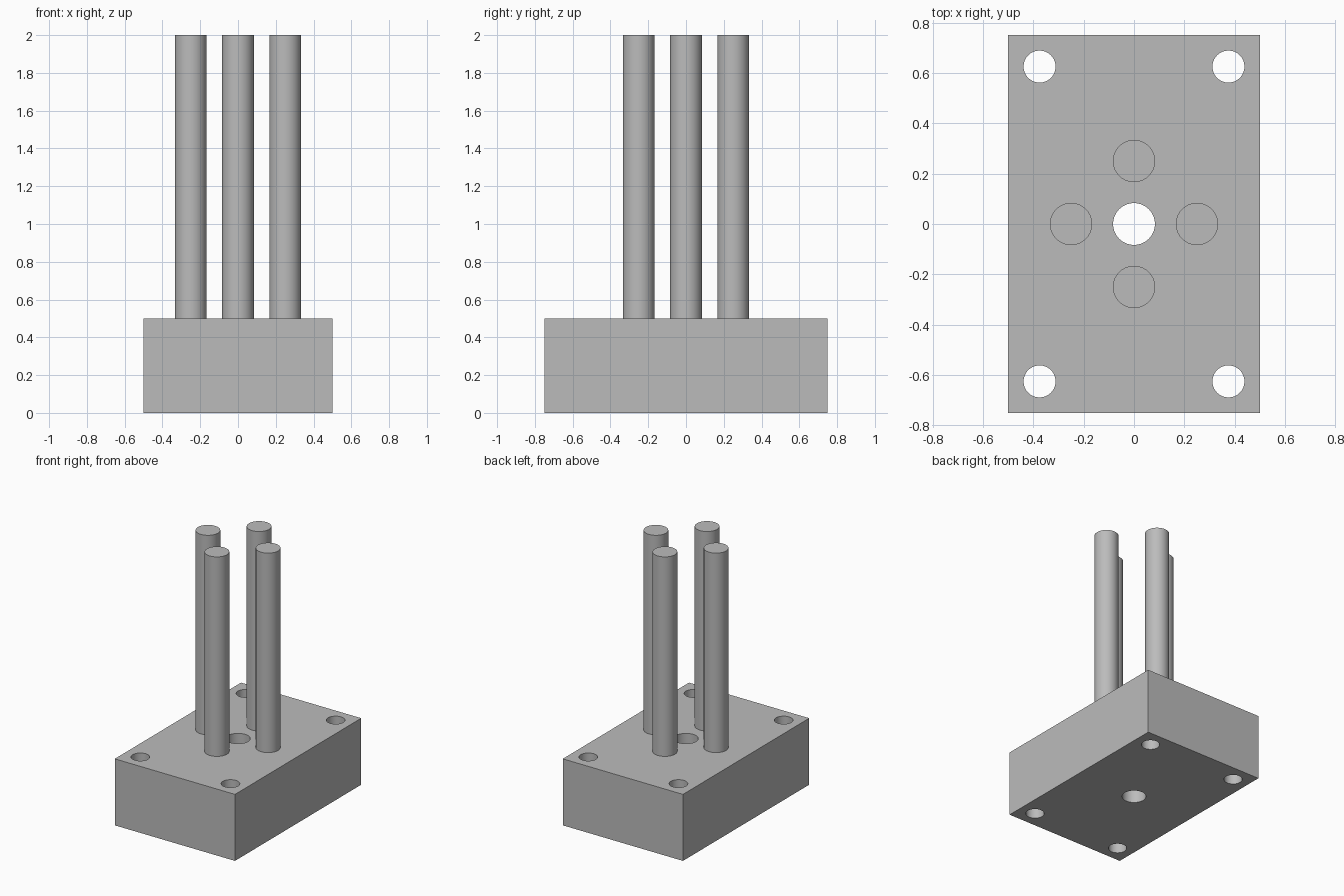
import bpy
import bmesh
from math import radians
from mathutils import Matrix

if "Cube" in bpy.data.objects:
    bpy.data.objects.remove(bpy.data.objects["Cube"], do_unlink=True)

WIDTH, DEPTH, HEIGHT, TOP = 1.0, 1.5, 0.5, 2.0
PIN_RADIUS, PIN_OFFSET = 0.084, 0.25
BORE_RADIUS, BOLT_RADIUS = 0.083, 0.0635

grey = bpy.data.materials.new("plain grey")
grey.use_nodes = True
colour = (0.5, 0.5, 0.5, 1.0)
grey.diffuse_color = colour
grey.node_tree.nodes["Principled BSDF"].inputs["Base Color"].default_value = colour


def make_object(name, bm):
    mesh = bpy.data.meshes.new(name)
    bm.to_mesh(mesh)
    bm.free()
    mesh.materials.append(grey)
    obj = bpy.data.objects.new(name, mesh)
    bpy.context.collection.objects.link(obj)
    return obj


def add_cylinder(bm, x, y, radius, bottom, top):
    bmesh.ops.create_cone(
        bm, cap_ends=True, segments=64, radius1=radius, radius2=radius,
        depth=top - bottom, matrix=Matrix.Translation((x, y, (bottom + top) / 2)))


def activate(obj):
    bpy.ops.object.select_all(action="DESELECT")
    obj.select_set(True)
    bpy.context.view_layer.objects.active = obj


def smooth(obj):
    activate(obj)
    bpy.ops.object.shade_smooth_by_angle(angle=radians(30))


# Base block
bm = bmesh.new()
bmesh.ops.create_cube(
    bm, size=1, matrix=Matrix.Translation((0, 0, HEIGHT / 2))
    @ Matrix.Diagonal((WIDTH, DEPTH, HEIGHT, 1)))
base = make_object("base_block", bm)

# Through holes: central bore and four corner bolt holes
bm = bmesh.new()
add_cylinder(bm, 0, 0, BORE_RADIUS, -0.1, HEIGHT + 0.1)
for sx in (-1, 1):
    for sy in (-1, 1):
        add_cylinder(bm, sx * 0.375, sy * 0.625, BOLT_RADIUS, -0.1, HEIGHT + 0.1)
cutter = make_object("hole_cutter", bm)
cutter.hide_render = True

cut = base.modifiers.new("holes", "BOOLEAN")
cut.operation = "DIFFERENCE"
cut.solver = "EXACT"
cut.object = cutter
activate(base)
bpy.ops.object.modifier_apply(modifier=cut.name)
bpy.data.objects.remove(cutter, do_unlink=True)
smooth(base)

# Four upright pins around the bore
for name, dx, dy in (("left", 1, 0), ("right", -1, 0), ("front", 0, -1), ("back", 0, 1)):
    bm = bmesh.new()
    add_cylinder(bm, dx * PIN_OFFSET, dy * PIN_OFFSET, PIN_RADIUS, HEIGHT, TOP)
    smooth(make_object(name + "_pin", bm))
